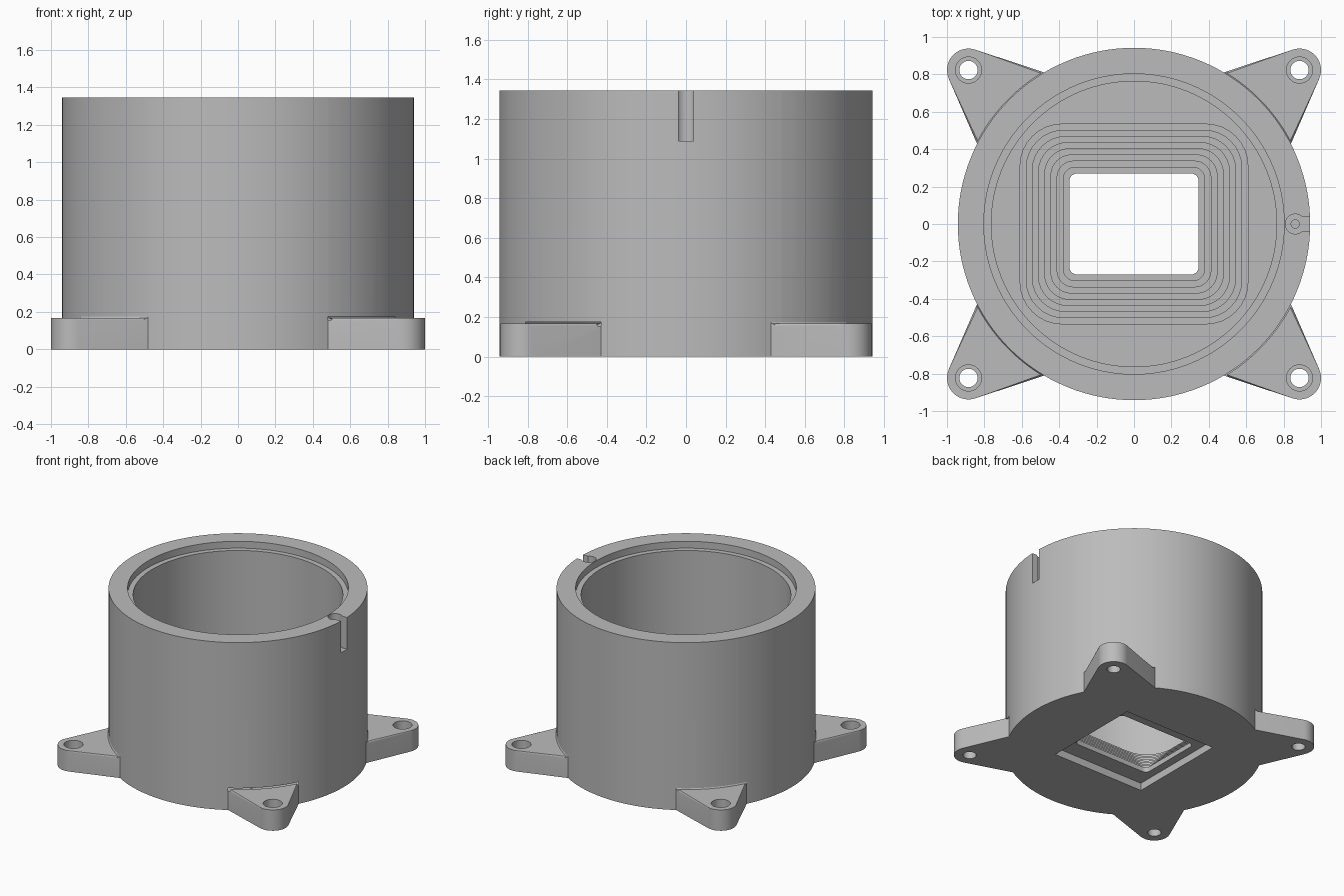
import bpy, bmesh, math
from mathutils import Vector

cube = bpy.data.objects.get("Cube")
if cube:
    bpy.data.objects.remove(cube, do_unlink=True)

grey = bpy.data.materials.new("matte grey")
grey.use_nodes = True
colour = (0.5, 0.5, 0.5, 1)
grey.diffuse_color = colour
grey.node_tree.nodes["Principled BSDF"].inputs["Base Color"].default_value = colour


def circle(r, n=128, cx=0, cy=0):
    return [(cx + r * math.cos(math.tau * i / n), cy + r * math.sin(math.tau * i / n)) for i in range(n)]


def rounded_rect(hx, hy, r, n=8):
    pts = []
    for k, (sx, sy) in enumerate([(1, 1), (-1, 1), (-1, -1), (1, -1)]):
        for i in range(n + 1):
            a = (k + i / n) * math.pi / 2
            pts.append((sx * (hx - r) + r * math.cos(a), sy * (hy - r) + r * math.sin(a)))
    return pts


def stack(name, rings, bevel=0):
    """Closed solid through a list of (outline, z) rings, all with equal point counts."""
    bm = bmesh.new()
    loops = [[bm.verts.new((x, y, z)) for x, y in pts] for pts, z in rings]
    n = len(loops[0])
    for a, b in zip(loops, loops[1:]):
        for i in range(n):
            j = (i + 1) % n
            bm.faces.new((a[i], a[j], b[j], b[i]))
    bm.faces.new(loops[0][::-1])
    top = bm.faces.new(loops[-1])
    if bevel:
        bmesh.ops.bevel(bm, geom=list(top.edges), offset=bevel, segments=3,
                        profile=0.5, affect='EDGES')
    bmesh.ops.recalc_face_normals(bm, faces=bm.faces[:])
    mesh = bpy.data.meshes.new(name)
    bm.to_mesh(mesh)
    bm.free()
    mesh.materials.append(grey)
    ob = bpy.data.objects.new(name, mesh)
    bpy.context.collection.objects.link(ob)
    return ob


def combine(target, tool, operation):
    """Apply a boolean and discard the tool."""
    mod = target.modifiers.new("bool", 'BOOLEAN')
    mod.object, mod.operation, mod.solver = tool, operation, 'EXACT'
    bpy.context.view_layer.objects.active = target
    bpy.ops.object.modifier_apply(modifier=mod.name)
    bpy.data.objects.remove(tool, do_unlink=True)


def prism(name, pts, z0, z1, bevel=0):
    return stack(name, [(pts, z0), (pts, z1)], bevel)


HEIGHT, RADIUS = 1.345, 0.942
LUG_X, LUG_Y, LUG_R = 0.885, 0.823, 0.115

# Outer barrel
housing = prism("housing", circle(RADIUS), 0, HEIGHT)


def ear_outline(sx, sy):
    """Rounded tip whose sides spread out into the barrel wall."""
    arc = [math.radians(-23 + 131 * i / 14) for i in range(15)]
    pts = [(0.805, 0.35)]
    pts += [(LUG_X + LUG_R * math.cos(a), LUG_Y + LUG_R * math.sin(a)) for a in arc]
    pts += [(0.40, 0.784)]
    pts = [(sx * x, sy * y) for x, y in pts]
    return pts if sx * sy > 0 else pts[::-1]


# Four mounting ears with a small fillet against the barrel
for sx in (1, -1):
    for sy in (1, -1):
        outline = ear_outline(sx, sy)
        fillet = stack("fillet", [(circle(RADIUS + 0.016), 0.13), (circle(RADIUS + 0.016), 0.163),
                                  (circle(RADIUS + 0.005), 0.167), (circle(RADIUS - 0.002), 0.179)])
        combine(fillet, prism("fillet_limit", outline, 0.1, 0.2), 'INTERSECT')
        combine(housing, prism("ear", outline, 0, 0.167, 0.012), 'UNION')
        combine(housing, fillet, 'UNION')
        cx, cy = sx * LUG_X, sy * LUG_Y
        hole = stack("screw_hole", [(circle(r, 32, cx, cy), z) for r, z in
                                    [(0.049, -0.1), (0.049, 0.1), (0.07, 0.1), (0.07, 0.3)]])
        combine(housing, hole, 'DIFFERENCE')

# Stepped rectangular funnel from the window up to the bore floor
STEPS, RISE, RUN, Z0 = 8, 0.035, 0.033, 0.10
rings = [(rounded_rect(0.345, 0.27, 0.04), -0.1)]
for i in range(STEPS + 1):
    z = Z0 + RISE * i
    here = rounded_rect(0.345 + RUN * i, 0.27 + RUN * i, 0.04 + 0.023 * i)
    if i:
        rings.append((here, z - RISE))
    rings.append((here, z))
floor_z = Z0 + RISE * STEPS
rings[-1] = (rings[-1][0], floor_z + 0.1)
combine(housing, stack("funnel", rings), 'DIFFERENCE')

# Main bore with a shallow seat at the rim
bore = stack("bore", [(circle(0.763), floor_z), (circle(0.763), HEIGHT - 0.055),
                      (circle(0.803), HEIGHT - 0.055), (circle(0.803), HEIGHT + 0.1)])
combine(housing, bore, 'DIFFERENCE')

# Square pocket under the base
combine(housing, prism("pocket", [(0.41, 0.41), (-0.41, 0.41), (-0.41, -0.41), (0.41, -0.41)],
                       -0.1, 0.06), 'DIFFERENCE')

# Keyhole notch in the rim: round well, slot to the outside, small pilot hole
well = stack("well", [(circle(r, 32, 0.862), z) for r, z in
                      [(0.022, 0.95), (0.022, 1.09), (0.053, 1.09), (0.053, HEIGHT + 0.1)]])
combine(housing, well, 'DIFFERENCE')
combine(housing, prism("slot", [(0.87, -0.038), (1.1, -0.038), (1.1, 0.038), (0.87, 0.038)],
                       1.09, HEIGHT + 0.1), 'DIFFERENCE')

# Smooth curved walls, crisp edges
bpy.ops.object.select_all(action='DESELECT')
housing.select_set(True)
bpy.context.view_layer.objects.active = housing
bpy.ops.object.shade_smooth_by_angle(angle=math.radians(25))
